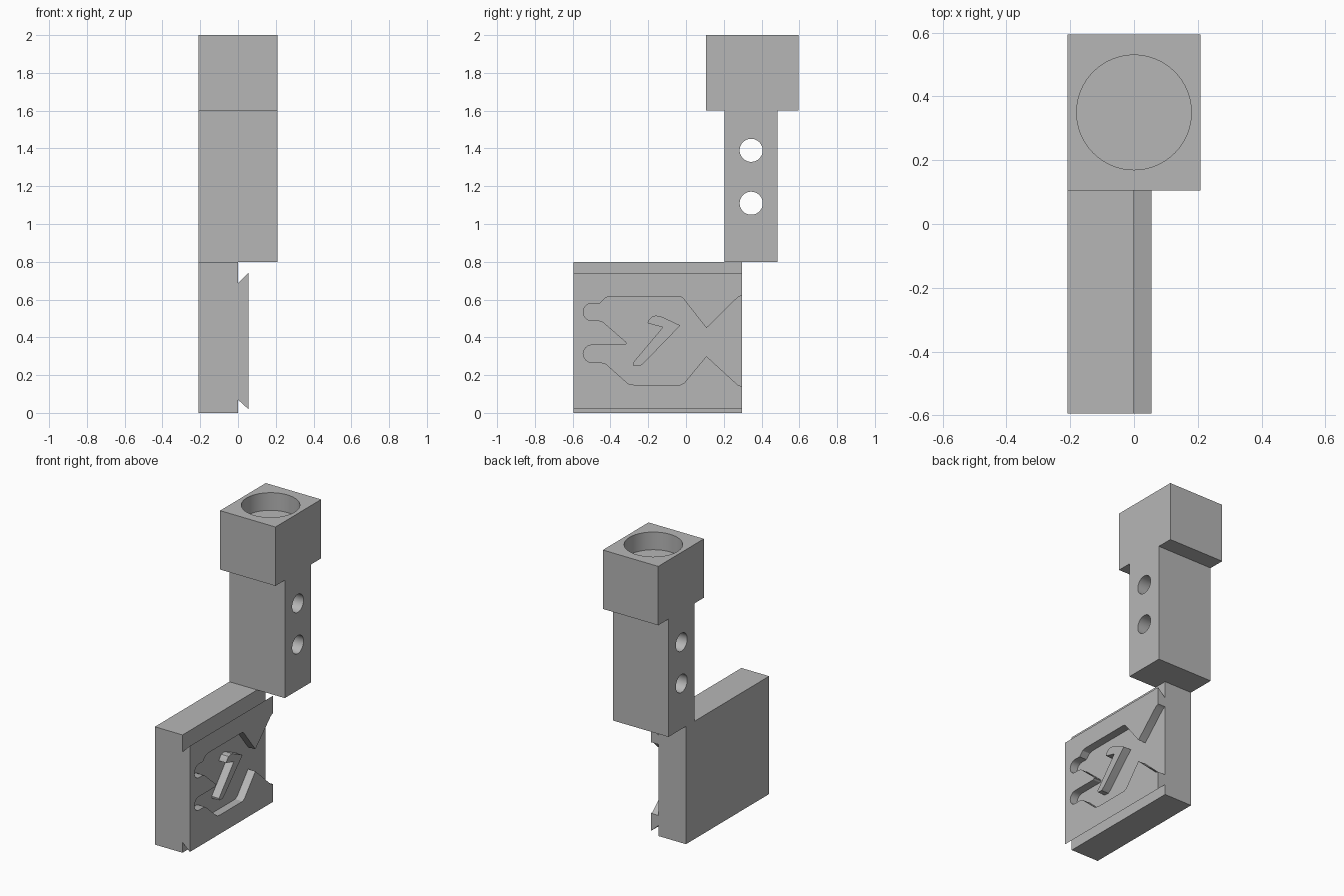
import bpy
import bmesh
import math
from mathutils import Vector, Matrix

if "Cube" in bpy.data.objects:
    bpy.data.objects.remove(bpy.data.objects["Cube"], do_unlink=True)

grey = bpy.data.materials.new("plain grey")
grey.use_nodes = True
GREY = (0.47, 0.47, 0.47, 1.0)
grey.diffuse_color = GREY
grey.node_tree.nodes["Principled BSDF"].inputs["Base Color"].default_value = GREY


def add_object(name, bm):
    bmesh.ops.recalc_face_normals(bm, faces=bm.faces)
    mesh = bpy.data.meshes.new(name)
    bm.to_mesh(mesh)
    bm.free()
    mesh.materials.append(grey)
    obj = bpy.data.objects.new(name, mesh)
    bpy.context.collection.objects.link(obj)
    return obj


def prism(name, points, sweep):
    """Extrude a closed flat outline along the sweep vector."""
    bm = bmesh.new()
    face = bm.faces.new([bm.verts.new(p) for p in points])
    new = bmesh.ops.extrude_face_region(bm, geom=[face])["geom"]
    verts = [v for v in new if isinstance(v, bmesh.types.BMVert)]
    bmesh.ops.translate(bm, verts=verts, vec=Vector(sweep))
    return add_object(name, bm)


def cylinder(name, radius, depth, centre, along_x=False):
    bm = bmesh.new()
    turn = Matrix.Rotation(math.pi / 2, 4, "Y") if along_x else Matrix()
    bmesh.ops.create_cone(bm, cap_ends=True, segments=64, radius1=radius, radius2=radius,
                          depth=depth, matrix=Matrix.Translation(centre) @ turn)
    return add_object(name, bm)


def select(obj):
    bpy.ops.object.select_all(action="DESELECT")
    obj.select_set(True)
    bpy.context.view_layer.objects.active = obj


def cut(obj, cutter):
    select(obj)
    mod = obj.modifiers.new("cut", "BOOLEAN")
    mod.operation = "DIFFERENCE"
    mod.solver = "EXACT"
    mod.object = cutter
    bpy.ops.object.modifier_apply(modifier=mod.name)
    bpy.data.objects.remove(cutter, do_unlink=True)


def round_end(y, z, radius, steps=12):
    """Half circle bulging to -y, from top to bottom."""
    return [(y - radius * math.sin(math.pi * i / steps),
             z + radius * math.cos(math.pi * i / steps)) for i in range(steps + 1)]


HALF = 0.208      # half width
FACE = 0.055      # height of the dovetail face

# Socket head and stem, one T-shaped profile swept across the width
tee = [(0.205, 0.8), (0.485, 0.8), (0.485, 1.6), (0.595, 1.6),
       (0.595, 2), (0.105, 2), (0.105, 1.6), (0.205, 1.6)]
post = prism("socket_post", [(-HALF, y, z) for y, z in tee], (2 * HALF, 0, 0))
cut(post, cylinder("socket_cutter", 0.18, 0.24, (0, 0.35, 2.0)))
for z in (1.11, 1.39):
    cut(post, cylinder("pin_cutter", 0.061, 1, (0, 0.345, z), along_x=True))

# Base plate with a dovetail face
section = [(-HALF, 0), (0, 0), (0, 0.07), (FACE, 0.02),
           (FACE, 0.74), (0, 0.685), (0, 0.8), (-HALF, 0.8)]
plate = prism("dovetail_plate", [(x, -0.595, z) for x, z in section], (0, 0.892, 0))

# Fish-shaped pocket, open at the tail
upper = [(0.4, 0.63), (0.297, 0.622), (0.275, 0.613), (0.108, 0.449), (-0.012, 0.602),
         (-0.022, 0.612), (-0.04, 0.617), (-0.4, 0.617), (-0.425, 0.61), (-0.455, 0.58)]
jaw = [(-0.458, 0.488), (-0.44, 0.482), (-0.318, 0.376), (-0.314, 0.366), (-0.325, 0.359)]
lower = [(-0.45, 0.267), (-0.425, 0.26), (-0.315, 0.162), (-0.3, 0.152), (-0.27, 0.148),
         (-0.03, 0.148), (-0.01, 0.158), (0.108, 0.3), (0.275, 0.147), (0.297, 0.14), (0.4, 0.13)]
fish = upper + round_end(-0.498, 0.534, 0.046) + jaw + round_end(-0.498, 0.313, 0.046) + lower
cut(plate, prism("fish_cutter", [(0, y, z) for y, z in fish], (0.2, 0, 0)))

# Raised hooked fin inside the pocket
fin = [(-0.204, 0.475), (-0.198, 0.49), (-0.18, 0.51), (-0.16, 0.515), (-0.135, 0.512),
       (-0.03, 0.463), (-0.225, 0.262), (-0.245, 0.248), (-0.28, 0.25), (-0.282, 0.264),
       (-0.123, 0.453)]
raised = prism("raised_fin", [(-0.01, y, z) for y, z in fin], (FACE + 0.01, 0, 0))

for obj in (post, plate, raised):
    select(obj)
    bpy.ops.object.shade_smooth_by_angle(angle=math.radians(25))
